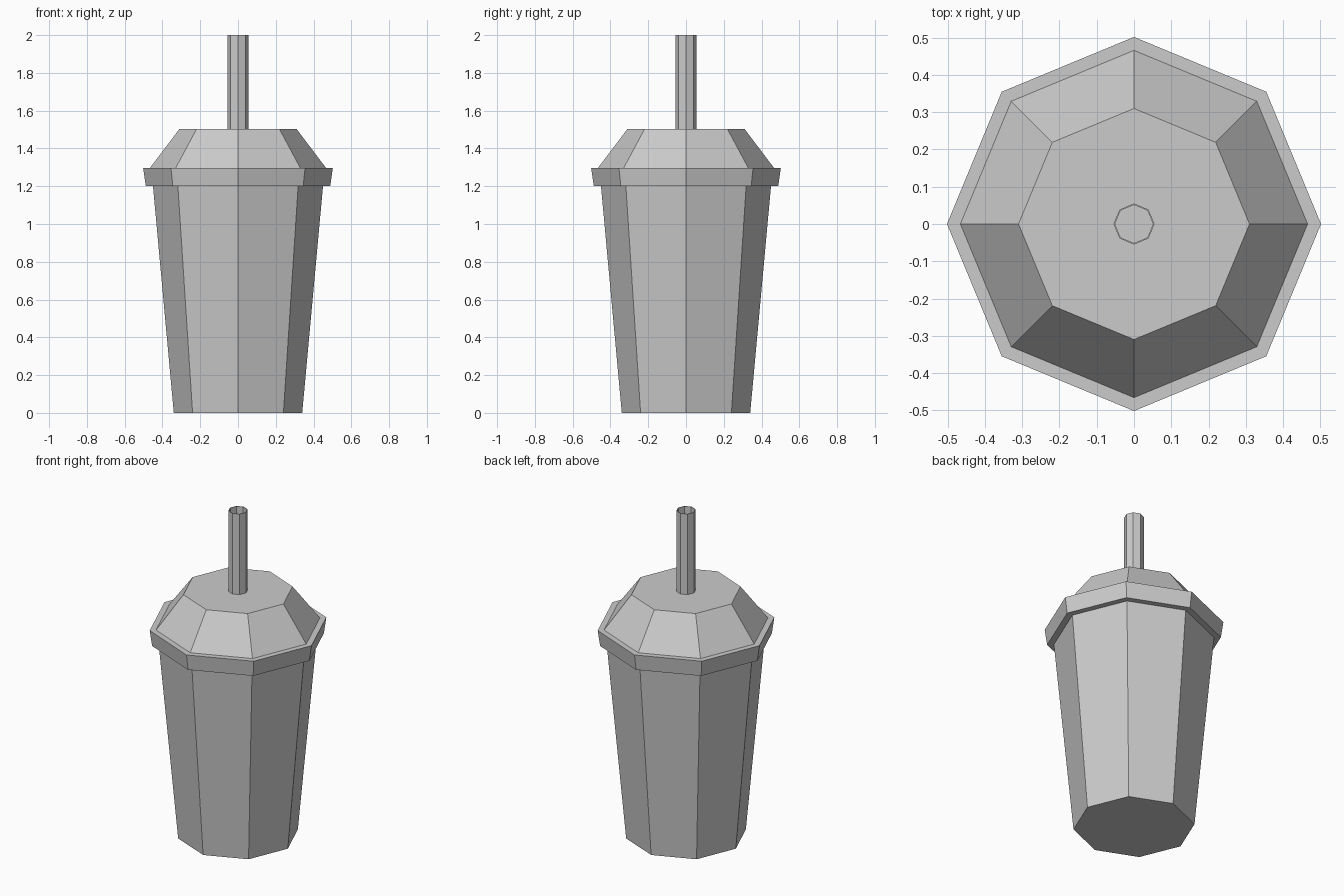
import bpy, bmesh, math

if "Cube" in bpy.data.objects:
    bpy.data.objects.remove(bpy.data.objects["Cube"])

SIDES = 8


def lathe(name, profile, cap_start=False, cap_end=False, closed=False):
    """Revolve (radius, z) points into an eight-sided shell."""
    bm = bmesh.new()
    rings = []
    for r, z in profile:
        rings.append([bm.verts.new((r * math.cos(math.tau * i / SIDES),
                                    r * math.sin(math.tau * i / SIDES), z))
                      for i in range(SIDES)])
    pairs = list(zip(rings, rings[1:]))
    if closed:
        pairs.append((rings[-1], rings[0]))
    for a, b in pairs:
        for i in range(SIDES):
            j = (i + 1) % SIDES
            bm.faces.new((a[i], a[j], b[j], b[i]))
    if cap_start:
        bm.faces.new(rings[0][::-1])
    if cap_end:
        bm.faces.new(rings[-1])
    mesh = bpy.data.meshes.new(name)
    bm.to_mesh(mesh)
    bm.free()
    obj = bpy.data.objects.new(name, mesh)
    bpy.context.collection.objects.link(obj)
    return obj


# Tapered cup with a closed bottom, its mouth hidden under the lid
lathe("cup", [(0.34, 0), (0.45, 1.2)], cap_start=True)

# Lid: underside lip, flared rim, ledge, sloped shoulder and flat top
lathe("lid", [(0.45, 1.2), (0.488, 1.2), (0.502, 1.297),
              (0.466, 1.297), (0.31, 1.503)], cap_end=True)

# Hollow thin-walled straw standing on the lid
lathe("straw", [(0.055, 1.503), (0.055, 2.0), (0.051, 2.0), (0.051, 1.503)],
      closed=True)
